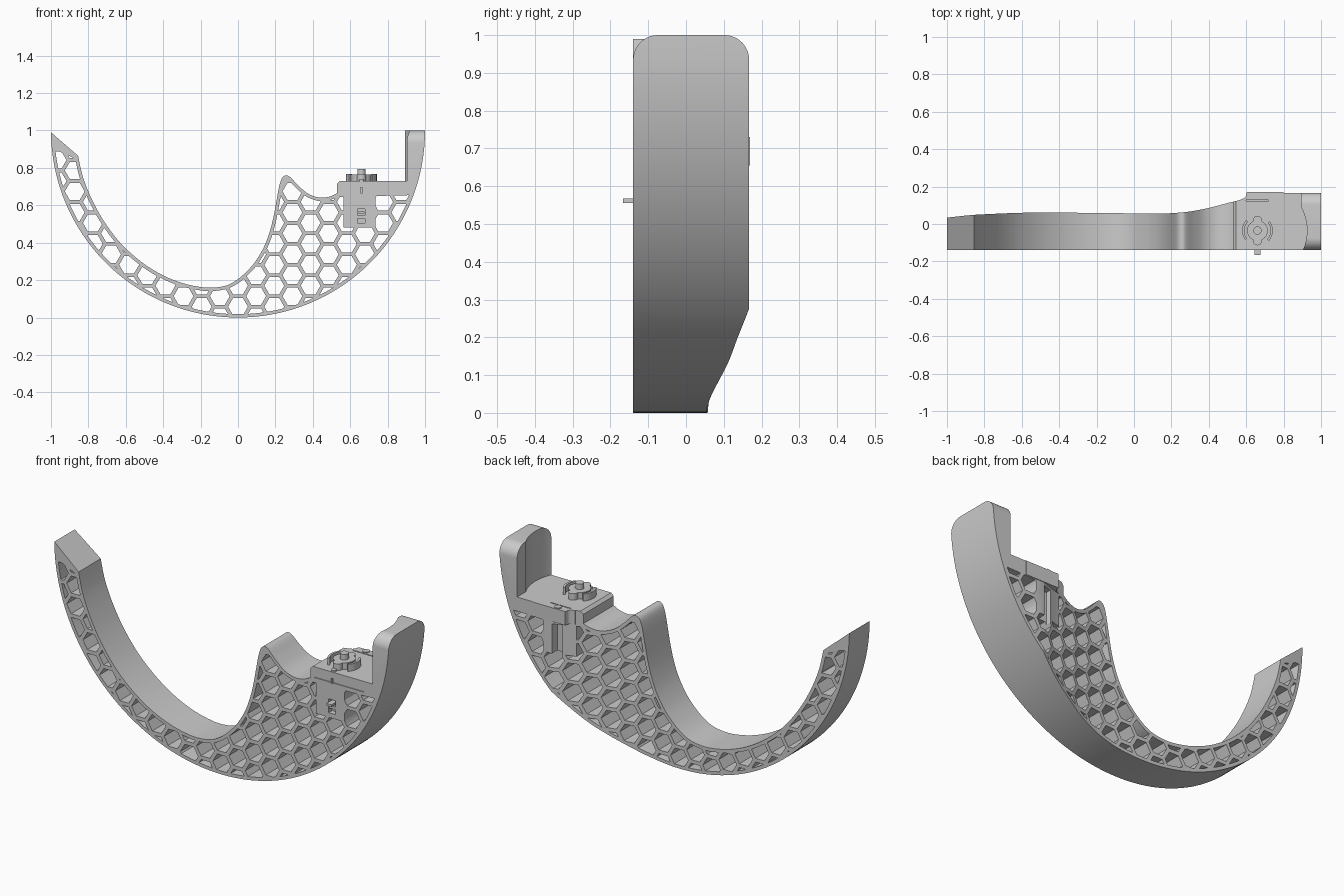
import bpy, bmesh
from math import sin, cos, pi, sqrt
from mathutils import Vector

cube = bpy.data.objects.get("Cube")
if cube:
    bpy.data.objects.remove(cube, do_unlink=True)

grey = bpy.data.materials.new("plain grey")
grey.use_nodes = True
grey.diffuse_color = (0.6, 0.6, 0.6, 1)
grey.node_tree.nodes["Principled BSDF"].inputs["Base Color"].default_value = (0.6, 0.6, 0.6, 1)


def prism(name, loops, axis, a, b):
    """Extrude 2D outlines along an axis from a to b."""
    place = {"x": lambda u, v, t: (t, u, v),
             "y": lambda u, v, t: (u, t, v),
             "z": lambda u, v, t: (u, v, t)}[axis]
    bm = bmesh.new()
    for pts in loops:
        lo = [bm.verts.new(place(u, v, a)) for u, v in pts]
        hi = [bm.verts.new(place(u, v, b)) for u, v in pts]
        bm.faces.new(lo)
        bm.faces.new(hi[::-1])
        for i in range(len(pts)):
            j = (i + 1) % len(pts)
            bm.faces.new((lo[j], lo[i], hi[i], hi[j]))
    bmesh.ops.recalc_face_normals(bm, faces=bm.faces)
    me = bpy.data.meshes.new(name)
    bm.to_mesh(me)
    bm.free()
    me.materials.append(grey)
    ob = bpy.data.objects.new(name, me)
    bpy.context.collection.objects.link(ob)
    return ob


def box(name, x0, x1, y0, y1, z0, z1):
    return prism(name, [[(x0, y0), (x1, y0), (x1, y1), (x0, y1)]], "z", z0, z1)


def combine(ob, other, op):
    """Apply a boolean and discard the second object."""
    m = ob.modifiers.new("cut", "BOOLEAN")
    m.object, m.operation, m.solver = other, op, "EXACT"
    bpy.context.view_layer.objects.active = ob
    bpy.ops.object.modifier_apply(modifier=m.name)
    bpy.data.objects.remove(other, do_unlink=True)


def circle(x, y, r, n=32, start=0.0, turn=2 * pi):
    return [(x + r * cos(start + turn * i / n), y + r * sin(start + turn * i / n)) for i in range(n)]


def spline(pts, steps=4):
    """Smooth curve through the points."""
    p = [Vector(q) for q in pts]
    p = [p[0]] + p + [p[-1]]
    out = []
    for a, b, c, d in zip(p, p[1:], p[2:], p[3:]):
        for k in range(steps):
            t = k / steps
            out.append(b + (c - a) * t / 2 + (2 * a - 5 * b + 4 * c - d) * t * t / 2
                       + (3 * b - a - 3 * c + d) * t ** 3 / 2)
    return out + [p[-1]]


def outer_arc(r, a0, a1, n=96):
    return [(r * cos(a0 + (a1 - a0) * i / n), 1 + r * sin(a0 + (a1 - a0) * i / n)) for i in range(n + 1)]


# Inner edge, from the pointed tip over the hump to the platform
inner = spline([(-.855, .865), (-.83, .755), (-.785, .64), (-.72, .52), (-.63, .4), (-.52, .3),
                (-.41, .23), (-.3, .185), (-.2, .163), (-.13, .16), (-.06, .172), (0, .205),
                (.06, .26), (.1, .31), (.14, .38), (.17, .46), (.19, .54), (.205, .62),
                (.22, .7), (.235, .745), (.257, .76), (.28, .75), (.32, .708), (.37, .665),
                (.42, .644), (.46, .641), (.5, .65), (.53, .665)])
outline = outer_arc(1, 0, 0.01 - pi) + [tuple(p) for p in inner]
outline += [(.53, .715), (.545, .73), (.893, .73), (.893, 1)]
body = prism("honeycomb_body", [outline], "y", -.3, .3)

# Flat front and curved back
back = spline([(-1.05, .028), (-.9, .045), (-.8, .052), (-.6, .06), (-.4, .061), (.1, .056),
               (.2, .058), (.3, .067), (.4, .086), (.5, .112), (.6, .137), (.69, .167)])
depth = [tuple(p) for p in back] + [(1.05, .167), (1.05, -.14), (-1.05, -.14)]
combine(body, prism("depth_shape", [depth], "z", -.2, 1.3), "INTERSECT")

# Platform ledge that sticks out at the back
ledge = [(.57, .05), (.57, .132), (.587, .137), (.598, .148), (.603, .17),
         (.8, .17), (.8, .05)]
combine(body, prism("ledge", [ledge], "z", .655, .73), "UNION")

# Region that may hold cells, leaving a rim
rim = .018
region = outer_arc(.982, -.36, .105 - pi) + [(-.872, .85)]
for p, q in zip(inner[1:], inner[2:]):
    d = (q - p).normalized()
    region.append((p.x + d.y * rim, p.y - d.x * rim))
region += [(.54, .645)]
cells = []
for col in range(-11, 11):
    for row in range(-1, 9):
        x, z = col * .097, row * .112 + (.002 if col % 2 else .058)
        if x * x + (z - 1) ** 2 < 1.08 ** 2:
            cells.append(circle(x, z, .053, 6))
holes = prism("cell_cutter", cells, "y", -.25, .25)
combine(holes, prism("cell_region", [region], "y", -.3, .3), "INTERSECT")
combine(holes, box("solid_block", .565, .735, -.4, .4, .48, .8), "DIFFERENCE")
combine(body, holes, "DIFFERENCE")

# Round hollow in the upright and its rounded top corners
combine(body, prism("hollow", [circle(.66, -.035, .265, 96)], "z", .73, 1.2), "DIFFERENCE")
for edge, s in ((-.14, 1), (.167, -1)):
    r = .065
    arc = [(edge + s * (r - r * cos(i * pi / 20)), 1 - r + r * sin(i * pi / 20)) for i in range(11)]
    corner = [(edge - s * .03, 1 - r)] + arc + [(edge + s * r, 1.03), (edge - s * .03, 1.03)]
    combine(body, prism("corner", [corner], "x", .85, 1.1), "DIFFERENCE")

# Slots in the block: front window, upper slit, seam and back channel
for x0, x1, y0, y1, z0, z1 in ((.64, .68, -.2, -.11, .505, .58), (.654, .666, -.2, -.12, .667, .695),
                               (.555, .85, -.2, -.135, .672, .676), (.635, .685, .12, .3, .46, .64),
                               (.6, .72, .122, .128, .71, .8)):
    combine(body, box("slot", x0, x1, y0, y1, z0, z1), "DIFFERENCE")

# Latch peg at the front
box("latch_peg", .645, .675, -.167, -.1, .555, .567)
box("latch_bar", .64, .68, -.138, -.1, .53, .545)

# Knob with two lobes, hub and side guards
kx, ky = .66, -.035
knob = prism("knob", [circle(kx, ky, .055, 40)], "z", .725, .765)
for s in (-1, 1):
    combine(knob, prism("lobe", [circle(kx, ky + s * .055, .024, 24)], "z", .725, .765), "UNION")
    start = -.75 if s > 0 else pi - .75
    guard = circle(kx, ky, .082, 14, start, 1.5) + circle(kx, ky, .07, 14, start, 1.5)[::-1]
    prism("left_guard" if s > 0 else "right_guard", [guard], "z", .725, .768)
hub = prism("knob_hub", [circle(kx, ky, .022)], "z", .76, .795)

# Small screws on the platform
front_screw = prism("front_screw", [circle(kx, -.122, .014, 20)], "z", .72, .738)
back_screw = prism("back_screw", [circle(kx, .15, .02, 6)], "z", .72, .735)

# Smooth curved faces, keep edges sharp
bpy.ops.object.select_all(action="DESELECT")
for ob in (body, knob, hub, front_screw):
    ob.select_set(True)
bpy.context.view_layer.objects.active = body
bpy.ops.object.shade_smooth_by_angle(angle=pi / 6)
